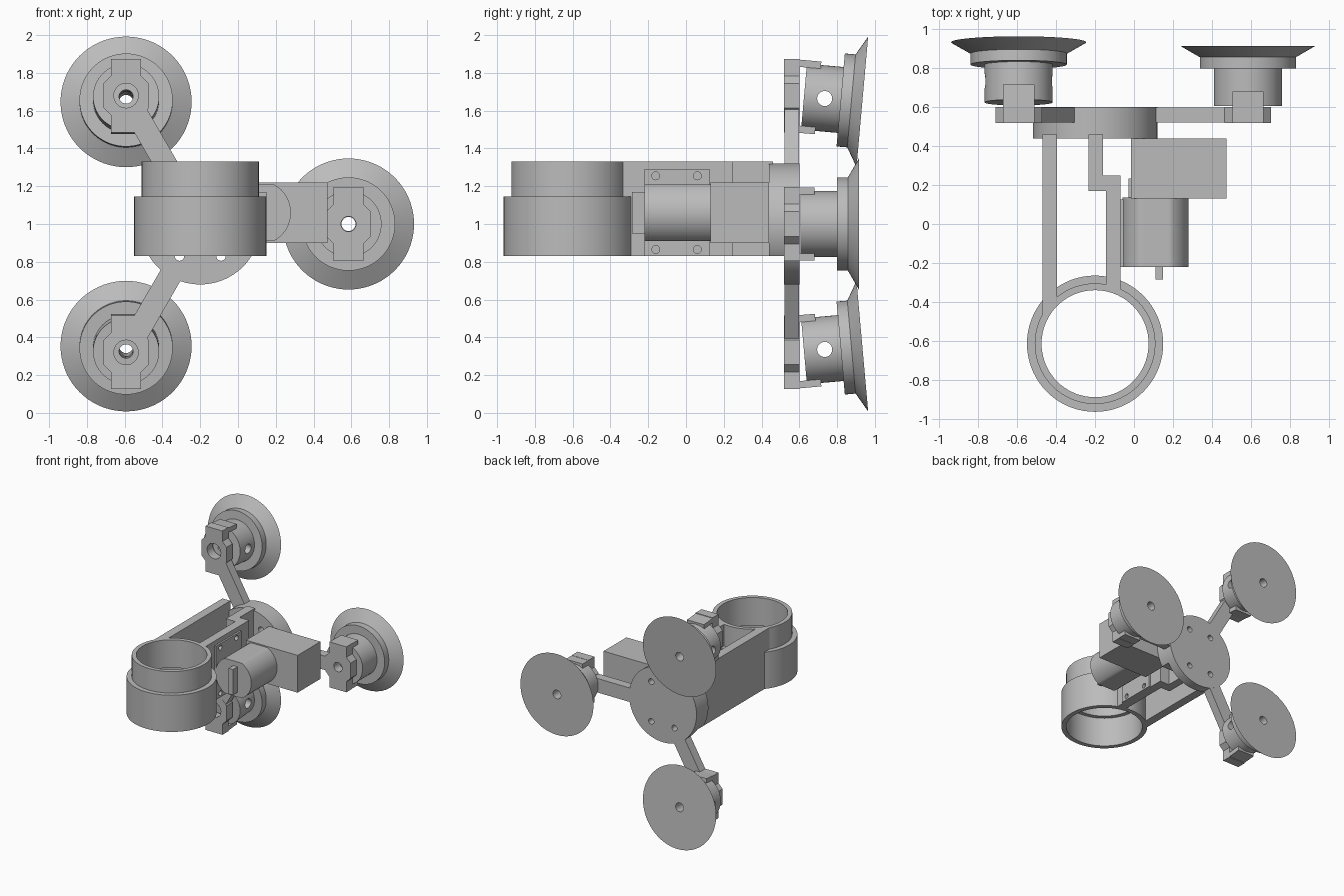
import bpy, bmesh, math
from mathutils import Matrix, Vector

if "Cube" in bpy.data.objects:
    bpy.data.objects.remove(bpy.data.objects["Cube"])

grey = bpy.data.materials.new("plain_grey")
grey.use_nodes = True
grey.diffuse_color = (0.5, 0.5, 0.5, 1)
grey.node_tree.nodes["Principled BSDF"].inputs["Base Color"].default_value = (0.5, 0.5, 0.5, 1)


def finish(name, bm):
    bmesh.ops.recalc_face_normals(bm, faces=bm.faces)
    mesh = bpy.data.meshes.new(name)
    bm.to_mesh(mesh)
    bm.free()
    mesh.materials.append(grey)
    obj = bpy.data.objects.new(name, mesh)
    bpy.context.collection.objects.link(obj)
    return obj


def extrude(name, points, low, high, axis="z"):
    """Prism from a 2D outline: xy outline along z, xz along y, yz along x."""
    place = {"z": lambda u, v, h: (u, v, h),
             "y": lambda u, v, h: (u, h, v),
             "x": lambda u, v, h: (h, u, v)}[axis]
    bm = bmesh.new()
    face = bm.faces.new([bm.verts.new(place(u, v, low)) for u, v in points])
    new = bmesh.ops.extrude_face_region(bm, geom=[face])["geom"]
    shift = Vector(place(0, 0, high - low))
    bmesh.ops.translate(bm, vec=shift, verts=[g for g in new if isinstance(g, bmesh.types.BMVert)])
    if len(bm.faces) == len(points) + 1:
        bm.faces.new([v for v in bm.verts][:len(points)])
    return finish(name, bm)


def rect(u0, u1, v0, v1):
    return [(u0, v0), (u1, v0), (u1, v1), (u0, v1)]


def circle(u, v, r, n=64):
    return [(u + r * math.cos(2 * math.pi * i / n), v + r * math.sin(2 * math.pi * i / n)) for i in range(n)]


def lathe(name, profile, centre, axis="z", steps=72):
    """Closed (radius, height) profile turned round an axis."""
    bm = bmesh.new()
    verts = [bm.verts.new((r, 0, h) if axis == "z" else (r, h, 0)) for r, h in profile]
    edges = [bm.edges.new((verts[i - 1], verts[i])) for i in range(len(verts))]
    bmesh.ops.spin(bm, geom=verts + edges, cent=(0, 0, 0), steps=steps, angle=2 * math.pi,
                   axis=(0, 0, 1) if axis == "z" else (0, 1, 0))
    bmesh.ops.remove_doubles(bm, verts=bm.verts, dist=0.0001)
    bmesh.ops.translate(bm, vec=centre, verts=bm.verts)
    return finish(name, bm)


def boolean(obj, cutters, operation="DIFFERENCE"):
    """Apply each helper solid to the part, then drop the helper."""
    bpy.context.view_layer.objects.active = obj
    for cutter in cutters:
        cutter.hide_render = True
        mod = obj.modifiers.new("cut", "BOOLEAN")
        mod.operation, mod.solver, mod.object = operation, "EXACT", cutter
        bpy.ops.object.modifier_apply(modifier=mod.name)
        bpy.data.objects.remove(cutter)
    return obj


HUB_X, HUB_Z = -0.2, 1.0
RING = (-0.2, -0.615)
LOW, STEP, TOP = 0.83, 1.145, 1.33

# Stepped holder ring with an inner shelf
lathe("holder_ring", [(0.31, LOW), (0.35, LOW), (0.35, STEP), (0.31, STEP), (0.31, TOP),
                      (0.275, TOP), (0.275, 1.09), (0.31, 1.09)], (*RING, 0))

# Two side arms joining the ring to the hub
outlines = {
    "straight_arm": rect(-0.47, -0.395, -0.47, 0.46),
    "stepped_arm": [(-0.145, -0.4), (-0.07, -0.4), (-0.07, 0.25), (-0.16, 0.25), (-0.16, 0.46),
                    (-0.235, 0.46), (-0.235, 0.17), (-0.145, 0.17)],
}
screws = [(y, z) for y in (-0.16, 0.06) for z in (0.865, 1.255)]
for name, outline in outlines.items():
    arm = extrude(name, outline, LOW, TOP)
    bore = [extrude("bore", circle(*RING, 0.29), 0.5, 1.6),
            extrude("lower_bore", circle(*RING, 0.325), 0.5, 1.1)]
    if name == "stepped_arm":
        bore += [extrude("screw_cut", circle(y, z, 0.021, 20), -0.3, 0.1, "x") for y, z in screws]
    boolean(arm, bore)

# Motor mounting plate
plate = extrude("motor_plate", rect(-0.22, 0.125, LOW, 1.29), -0.075, -0.055, "x")
boolean(plate, [extrude("screw_cut", circle(y, z, 0.021, 20), -0.3, 0.1, "x") for y, z in screws])

# Motor with flattened top and bottom, end tab and gearbox
MOTOR_Z = 1.06
flat = [(x, max(MOTOR_Z - 0.15, min(MOTOR_Z + 0.15, z))) for x, z in circle(0.11, MOTOR_Z, 0.17, 72)]
extrude("motor_can", flat, -0.22, 0.135, "y")
extrude("motor_tab", rect(0.11, 0.15, 0.95, 1.17), -0.285, -0.21, "y")
extrude("gearbox", rect(-0.015, 0.475, 0.9, 1.22), 0.13, 0.44, "y")
extrude("gearbox_boss", rect(-0.028, 0, 0.98, 1.14), 0.13, 0.235, "y")

# Round hub with a trimmed backing web
hub = extrude("hub_disc", circle(HUB_X, HUB_Z, 0.32, 96), 0.52, 0.6, "y")
web = extrude("hub_web", circle(HUB_X, HUB_Z, 0.32, 96), 0.44, 0.52, "y")
boolean(web, [extrude("trim", rect(-1, 1, LOW, TOP), 0.3, 0.7, "y")], "INTERSECT")
for part in (hub, web):
    boolean(part, [extrude("hole", circle(HUB_X + sx * 0.11, HUB_Z + sz * 0.17, 0.025, 20), 0.3, 0.7, "y")
                   for sx in (-1, 1) for sz in (-1, 1)])

# Three spokes, each with a bracket and a suction cup
half = [(0.08, 0.195), (0.08, 0.105), (0.12, 0.065)]
bracket = (half + [(x, -z) for x, z in reversed(half)]
           + [(-x, -z) for x, z in half] + [(-x, z) for x, z in reversed(half)])
REACH, PIVOT_Y = 0.785, 0.56
for label, angle, tilt in (("left", 0, 0), ("upper", 120, -5.1), ("lower", 240, 5.1)):
    a = math.radians(angle)
    across, along = Vector((-math.sin(a), math.cos(a))) * 0.06, Vector((math.cos(a), math.sin(a)))
    hub_point = Vector((HUB_X, HUB_Z))
    near, far, centre = (hub_point + along * d for d in (0.25, REACH - 0.1, REACH))
    extrude(label + "_spoke", [tuple(p) for p in (near - across, far - across, far + across, near + across)],
            0.522, 0.598, "y")
    cx, cz = centre
    mount = extrude(label + "_bracket", [(cx + x, cz + z) for x, z in bracket], 0.52, 0.6, "y")
    boolean(mount, [extrude("hole", circle(cx, cz, 0.065 if tilt else 0.04, 32), 0.4, 0.7, "y")])

    # Clip lips and cup lean towards the hub on the tilted spokes
    leaning = [extrude(label + "_clip_" + end, rect(cx - 0.08, cx + 0.08, cz + s * 0.155, cz + s * 0.193),
                       0.57, 0.68 if not tilt else 0.7, "y") for end, s in (("top", 1), ("bottom", -1))]
    out = 0.02 if tilt else 0
    cup = lathe(label + "_cup", [(r, y + out) for r, y in (
        (0.037, 0.605), (0.175, 0.605), (0.175, 0.8), (0.247, 0.8), (0.247, 0.857),
        (0.347, 0.915), (0.037, 0.915))], (cx, 0, cz), "y")
    if tilt:
        boolean(cup, [extrude("cross_hole", circle(0.735, cz, 0.04, 32), cx - 0.4, cx + 0.4, "x")])
    pivot = Matrix.Translation((cx, PIVOT_Y, cz))
    lean = pivot @ Matrix.Rotation(math.radians(tilt), 4, "X") @ pivot.inverted()
    for part in leaning + [cup]:
        part.data.transform(lean)

# Smooth curved walls, keep edges crisp
bpy.ops.object.select_all(action="DESELECT")
for obj in bpy.context.scene.objects:
    if obj.type == "MESH":
        obj.select_set(True)
        bpy.context.view_layer.objects.active = obj
bpy.ops.object.shade_smooth_by_angle(angle=math.radians(25))
